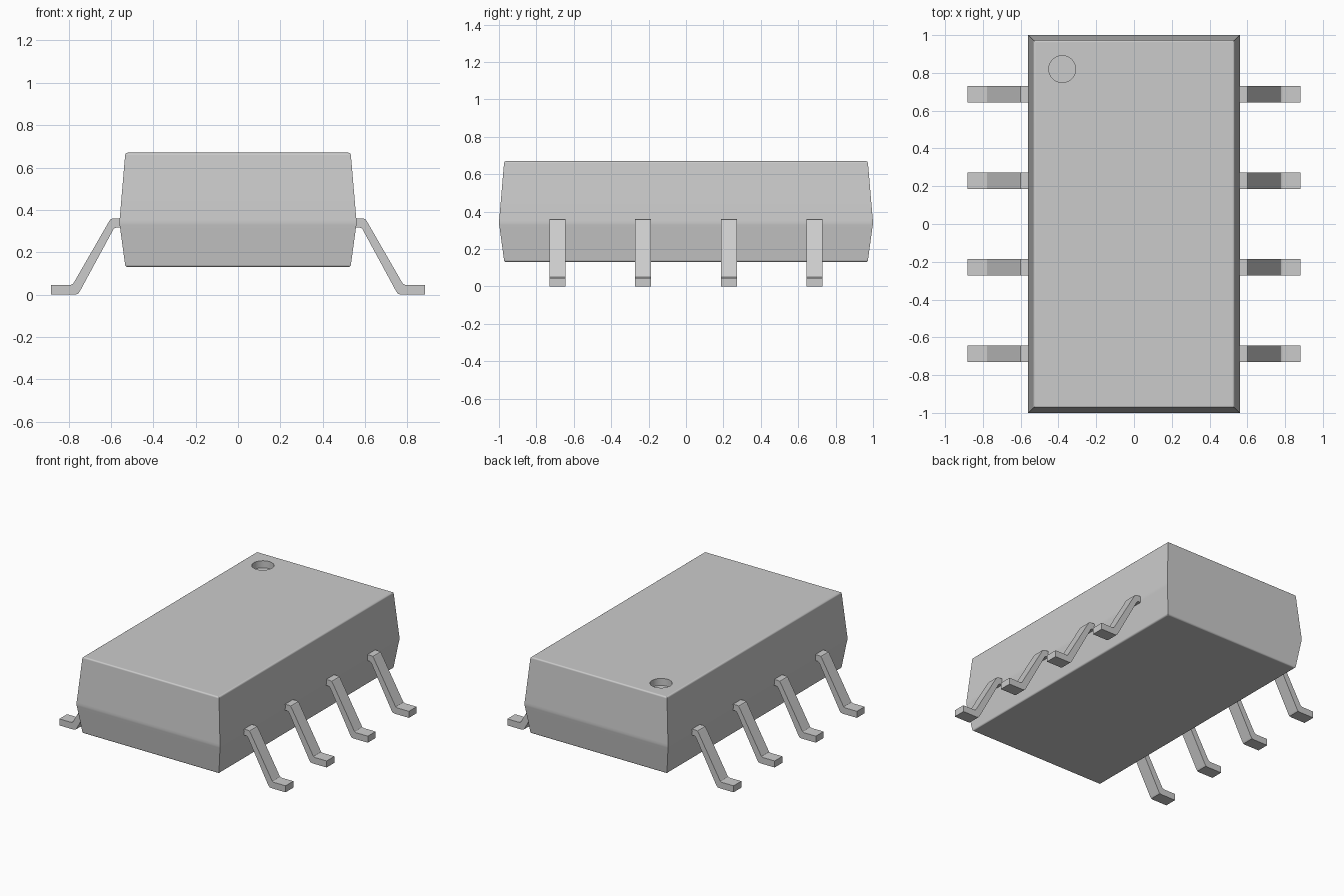
import bpy, bmesh, math

old = bpy.data.objects.get("Cube")
if old:
    bpy.data.objects.remove(old, do_unlink=True)

# One grey finish for the whole part
grey = bpy.data.materials.new("light_grey")
grey.use_nodes = True
colour = (0.6, 0.6, 0.6, 1)
grey.diffuse_color = colour
grey.node_tree.nodes["Principled BSDF"].inputs["Base Color"].default_value = colour


def add_object(name, bm):
    bmesh.ops.recalc_face_normals(bm, faces=bm.faces)
    mesh = bpy.data.meshes.new(name)
    bm.to_mesh(mesh)
    bm.free()
    mesh.materials.append(grey)
    obj = bpy.data.objects.new(name, mesh)
    bpy.context.collection.objects.link(obj)
    return obj


def select_only(obj):
    bpy.ops.object.select_all(action='DESELECT')
    obj.select_set(True)
    bpy.context.view_layer.objects.active = obj


def smooth(obj):
    select_only(obj)
    bpy.ops.object.shade_smooth_by_angle(angle=math.radians(30))
    mod = obj.modifiers.new("even_shading", 'WEIGHTED_NORMAL')
    mod.keep_sharp = True


# Package body: stacked rectangles with rounded rims and a soft waist
HALF_X, HALF_Y = 0.56, 1.0
BOTTOM, TOP, RIM = 0.13, 0.67, 0.012
side = []
for i in range(5):
    a = math.radians(90 - i * 21)
    side.append((0.027 + RIM * (1 - math.cos(a)), BOTTOM + RIM * (1 - math.sin(a))))
side = [(0.027 + RIM * (1 - math.sin(math.radians(i * 21))),
         BOTTOM + RIM * (1 - math.cos(math.radians(i * 21)))) for i in range(5)]
waist = [(0.004, 0.31), (0.001, 0.328), (0, 0.34), (0.001, 0.355), (0.003, 0.375)]
upper = [(inset, BOTTOM + TOP - z) for inset, z in reversed(side)]

bm = bmesh.new()
rings = []
for inset, z in side + waist + upper:
    x, y = HALF_X - inset, HALF_Y - inset
    rings.append([bm.verts.new((sx * x, sy * y, z))
                  for sx, sy in ((-1, -1), (1, -1), (1, 1), (-1, 1))])
for low, high in zip(rings, rings[1:]):
    for i in range(4):
        j = (i + 1) % 4
        bm.faces.new((low[i], low[j], high[j], high[i]))
bm.faces.new(rings[0])
bm.faces.new(rings[-1])
body = add_object("package_body", bm)

# Round index dimple in the top
bpy.ops.mesh.primitive_cylinder_add(vertices=48, radius=0.071, depth=0.1,
                                    location=(-0.38, 0.82, TOP))
cutter = bpy.context.object
cutter.name = "dimple_cutter"
cutter.hide_render = True
cutter.data.materials.append(grey)
cut = body.modifiers.new("dimple", 'BOOLEAN')
cut.operation = 'DIFFERENCE'
cut.object = cutter
select_only(body)
bpy.ops.object.modifier_apply(modifier=cut.name)
bpy.data.objects.remove(cutter, do_unlink=True)
smooth(body)

# Gull-wing legs: a bent strip profile extruded along y
PROFILE = [(0.54, 0.36), (0.59, 0.36), (0.6, 0.357), (0.608, 0.347),
           (0.772, 0.062), (0.779, 0.051), (0.79, 0.046), (0.882, 0.046),
           (0.882, 0), (0.77, 0), (0.757, 0.003), (0.748, 0.013),
           (0.59, 0.305), (0.583, 0.314), (0.573, 0.317), (0.54, 0.317)]
LEG_WIDTH = 0.086


def leg(name, sign, y):
    bm = bmesh.new()
    face = bm.faces.new([bm.verts.new((sign * x, y - LEG_WIDTH / 2, z)) for x, z in PROFILE])
    made = bmesh.ops.extrude_face_region(bm, geom=[face])["geom"]
    bmesh.ops.translate(bm, vec=(0, LEG_WIDTH, 0),
                        verts=[v for v in made if isinstance(v, bmesh.types.BMVert)])
    smooth(add_object(name, bm))


for label, sign in (("left", 1), ("right", -1)):
    for i in range(4):
        leg(f"{label}_leg_{i + 1}", sign, -0.687 + i * 0.458)
